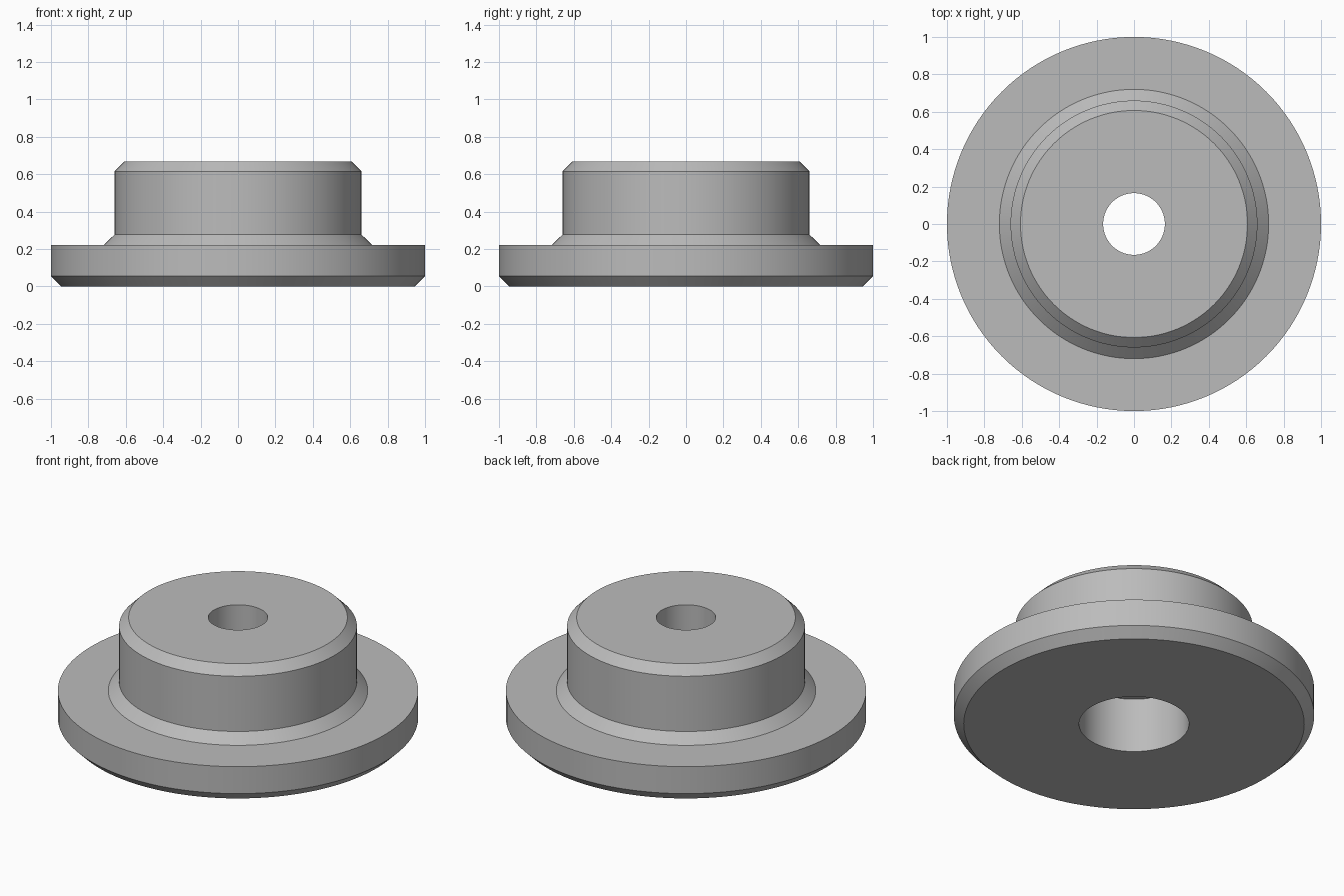
import bpy, bmesh, math
from mathutils import Matrix, Vector

cube = bpy.data.objects.get("Cube")
if cube:
    bpy.data.objects.remove(cube, do_unlink=True)

SEGMENTS = 128

# Single plain grey
grey = bpy.data.materials.new("plain grey")
grey.use_nodes = True
colour = (0.5, 0.5, 0.5, 1)
grey.diffuse_color = colour
grey.node_tree.nodes["Principled BSDF"].inputs["Base Color"].default_value = colour


def lathe(name, profile, material):
    """Spin a closed (radius, height) profile around the z axis."""
    bm = bmesh.new()
    verts = [bm.verts.new((r, 0, z)) for r, z in profile]
    edges = [bm.edges.new((a, b)) for a, b in zip(verts, verts[1:] + verts[:1])]
    bmesh.ops.spin(bm, geom=verts + edges, cent=(0, 0, 0), axis=(0, 0, 1),
                   angle=math.tau, steps=SEGMENTS, use_merge=True)
    bmesh.ops.remove_doubles(bm, verts=bm.verts, dist=0.0001)
    bmesh.ops.recalc_face_normals(bm, faces=bm.faces)
    mesh = bpy.data.meshes.new(name)
    bm.to_mesh(mesh)
    bm.free()
    mesh.materials.append(material)
    obj = bpy.data.objects.new(name, mesh)
    bpy.context.collection.objects.link(obj)
    bpy.ops.object.select_all(action='DESELECT')
    obj.select_set(True)
    bpy.context.view_layer.objects.active = obj
    bpy.ops.object.shade_smooth_by_angle(angle=math.radians(30))
    return obj


# Flange with raised hub, stepped bore open at both ends
lathe("flanged_hub", [
    (0.305, 0), (0.945, 0), (1, 0.055), (1, 0.22),      # chamfered flange
    (0.72, 0.22), (0.66, 0.277),                        # sloped collar
    (0.66, 0.615), (0.607, 0.668),                      # hub and top chamfer
    (0.165, 0.668), (0.165, 0.335), (0.305, 0.335),     # bore and counterbore
], grey)
